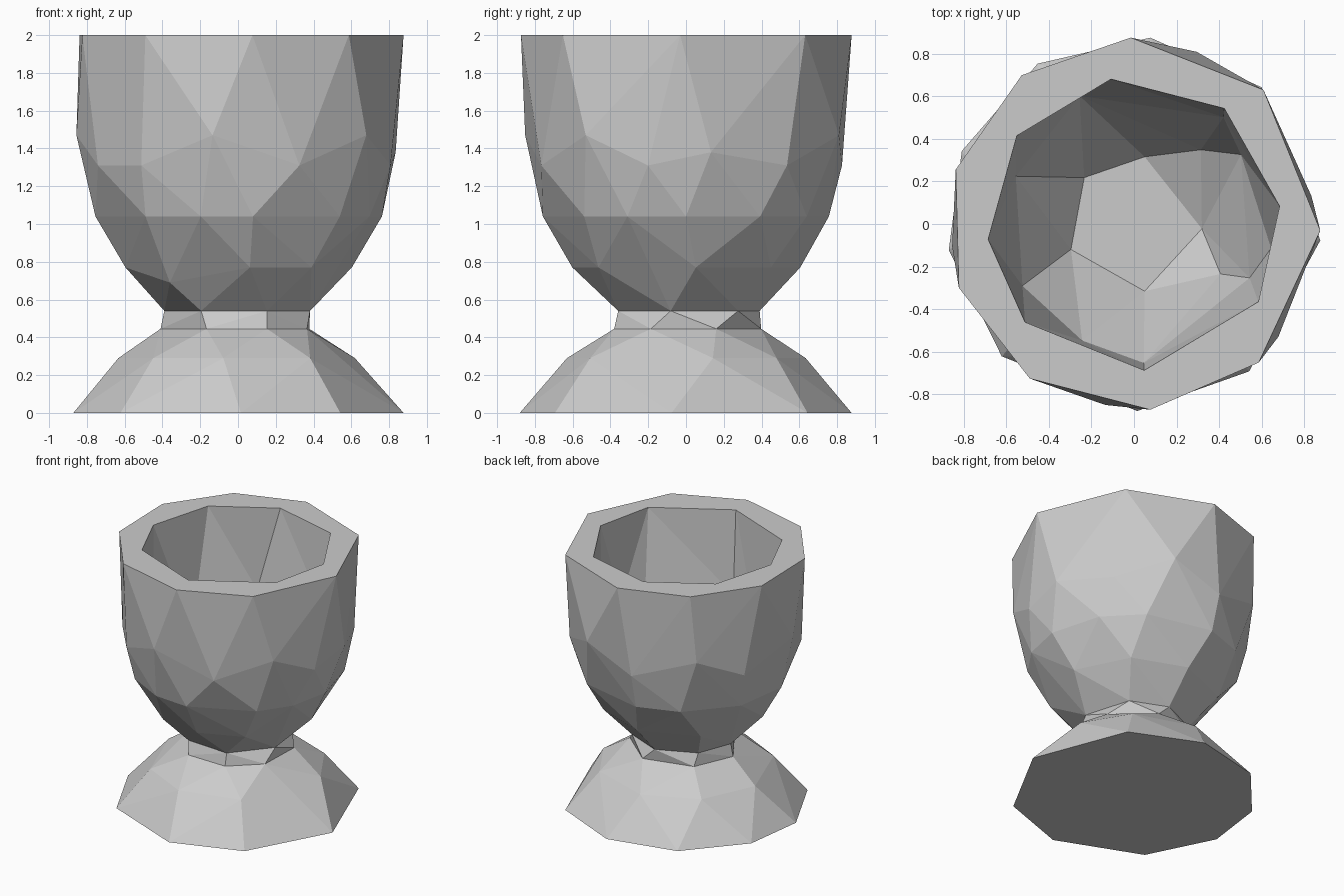
import bpy, bmesh
from math import sin, cos, radians, atan2, pi

if "Cube" in bpy.data.objects:
    bpy.data.objects.remove(bpy.data.objects["Cube"])

bm = bmesh.new()


def ring(z, r, angles):
    return [bm.verts.new((r * cos(radians(a)), r * sin(radians(a)), z)) for a in angles]


def hull(verts, open_z):
    """Faceted convex skin round the points, left open at the given heights."""
    res = bmesh.ops.convex_hull(bm, input=verts)
    inside = [v for v in res["geom_interior"] if isinstance(v, bmesh.types.BMVert)]
    if inside:
        bmesh.ops.delete(bm, geom=list(set(inside)), context='VERTS')
    own = {f for v in verts if v.is_valid for f in v.link_faces}
    caps = [f for f in own
            if any(all(abs(v.co.z - z) < 1e-4 for v in f.verts) for z in open_z)]
    if caps:
        bmesh.ops.delete(bm, geom=caps, context='FACES_ONLY')


def strip(a, b):
    """Triangle band joining two rings with different side counts."""
    ang = lambda v: atan2(v.co.y, v.co.x) % (2 * pi)
    a, b = sorted(a, key=ang), sorted(b, key=ang)
    at = lambda s, i: ang(s[i % len(s)]) + 2 * pi * (i // len(s))
    i = j = 0
    while i < len(a) or j < len(b):
        va, vb = a[i % len(a)], b[j % len(b)]
        if j >= len(b) or (i < len(a) and at(a, i + 1) + at(a, i) < at(b, j + 1) + at(b, j)):
            i += 1
            bm.faces.new((va, a[i % len(a)], vb))
        else:
            j += 1
            bm.faces.new((va, b[j % len(b)], vb))


# Foot
foot_top = ring(0.445, 0.41, (-114, -68, -27, 23, 76, 133, 180))
foot = ring(0, 0.88, (-89, -52, -5, 47, 85, 121, 157, 188, 225))
foot += ring(0.29, 0.635, (-97, -53, 13, 49, 94, 135, 176, 225))
hull(foot + foot_top, (0.445,))

# Bowl outside
bowl_base = ring(0.54, 0.39, (-120, -67, -12, 45, 90, 138, 180))
rim_out = ring(2, 0.877, (91, 46, -2, -48, -85, 236, 200, 163, 127))
bowl = []
for z, r, angles in (
        (1.47, 0.862, (261, 322, 187, 70, 130)),
        (1.38, 0.845, (9,)),
        (1.31, 0.832, (-67, -14, 40, 97, 155, 207, 232)),
        (1.04, 0.762, (-84, -105, -130, 188, -45, -24, 0, 31, 57, 97, 122, 156)),
        (0.77, 0.605, (-84, -50, 5, 48, 90, 135, 190)),
        (0.69, 0.55, (-131,))):
    bowl += ring(z, r, angles)
hull(bowl + bowl_base + rim_out, (0.54, 2))

# Bowl inside
rim_in = ring(2, 0.69, (99, 52, 7, -32, -86, 222, 186, 143))
inner = []
for z, r, angles in (
        (1.35, 0.655, (50, 113, -86, -10)),
        (1.1, 0.6, (209, 246, 158, 33, -25)),
        (0.87, 0.47, (48, -30)),
        (0.72, 0.32, (137, 81, -4, -81, 202))):
    inner += ring(z, r, angles)
hull(inner + rim_in, (2,))

# Neck and flat rim
strip(foot_top, bowl_base)
strip(rim_in, rim_out)

bmesh.ops.recalc_face_normals(bm, faces=bm.faces[:])
mesh = bpy.data.meshes.new("egg_cup")
bm.to_mesh(mesh)
bm.free()
cup = bpy.data.objects.new("egg_cup", mesh)
bpy.context.collection.objects.link(cup)
